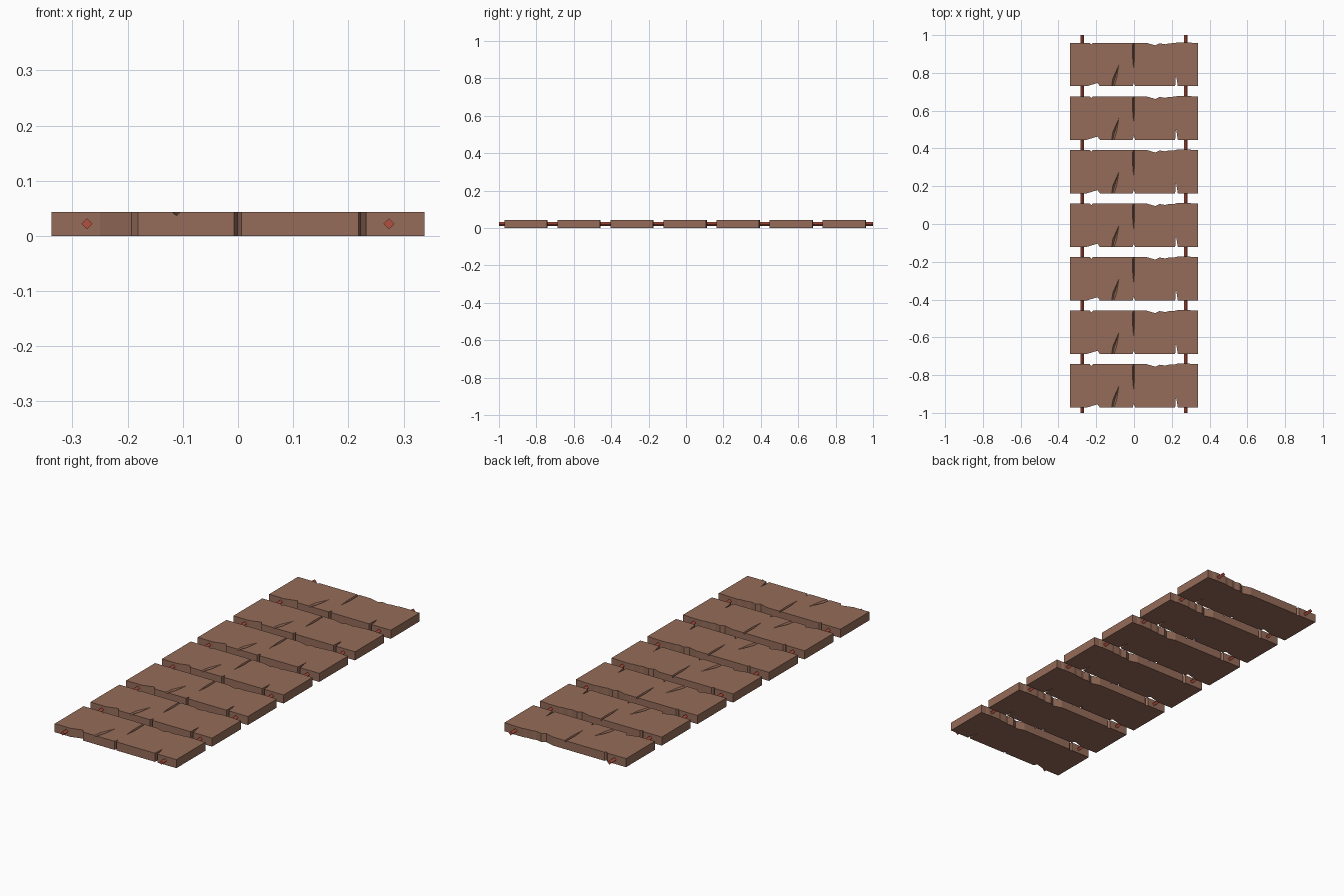
import bpy, bmesh
from mathutils import Vector

if "Cube" in bpy.data.objects:
    bpy.data.objects.remove(bpy.data.objects["Cube"])

H = 0.043          # plank thickness
PITCH = 0.2835     # plank spacing
Y0 = -0.005        # centre of the middle plank


def material(name, rgb):
    m = bpy.data.materials.new(name)
    m.diffuse_color = (*rgb, 1)
    m.use_nodes = True
    m.node_tree.nodes["Principled BSDF"].inputs["Base Color"].default_value = m.diffuse_color
    return m


def add_object(name, bm, mat=None):
    bmesh.ops.recalc_face_normals(bm, faces=bm.faces)
    me = bpy.data.meshes.new(name)
    bm.to_mesh(me)
    bm.free()
    if mat:
        me.materials.append(mat)
    ob = bpy.data.objects.new(name, me)
    bpy.context.collection.objects.link(ob)
    return ob


def prism(name, pts, direction, mat):
    bm = bmesh.new()
    face = bm.faces.new([bm.verts.new(p) for p in pts])
    ext = bmesh.ops.extrude_face_region(bm, geom=[face], use_keep_orig=True)
    bmesh.ops.translate(bm, vec=Vector(direction),
                        verts=[v for v in ext["geom"] if isinstance(v, bmesh.types.BMVert)])
    return add_object(name, bm, mat)


# Wedge cutter for a crack: pointed tip, then sections (x, y, half width, depth)
def crack_cutter(name, tip, sections):
    bm = bmesh.new()
    for z in (H, H + 0.02):
        bm.verts.new((*tip, z))
        for x, y, w, d in sections:
            bm.verts.new((x - w, y, z))
            bm.verts.new((x + w, y, z))
    for x, y, w, d in sections:
        bm.verts.new((x, y, H - d))
    res = bmesh.ops.convex_hull(bm, input=bm.verts)
    loose = {v for v in res["geom_interior"] if isinstance(v, bmesh.types.BMVert)}
    bmesh.ops.delete(bm, geom=list(loose), context="VERTS")
    ob = add_object(name, bm)
    ob.hide_render = True
    return ob


wood = material("wood", (0.30, 0.15, 0.10))
red = material("rope_red", (0.45, 0.08, 0.05))

# Chipped plank outline, seen from above
outline = [(-0.338, -0.116), (-0.25, -0.116), (-0.193, -0.099), (-0.181, -0.116),
           (-0.007, -0.116), (-0.001, -0.096), (0.006, -0.116), (0.218, -0.116),
           (0.222, -0.055), (0.232, -0.116), (0.338, -0.116),
           (0.338, 0.113), (0.31, 0.113), (0.295, 0.116), (0.23, 0.116),
           (0.215, 0.112), (0.185, 0.111), (0.165, 0.106), (0.135, 0.111),
           (0.113, 0.100), (0.068, 0.113), (-0.218, 0.113), (-0.226, 0.104),
           (-0.234, 0.113), (-0.338, 0.113)]
plank = prism("plank_1", [(x, y, 0) for x, y in outline], (0, 0, H), wood)

# Two surface cracks
cutters = [
    crack_cutter("crack_cutter_centre", (-0.002, -0.026),
                 [(-0.002, 0.045, 0.006, 0.014), (-0.002, 0.13, 0.004, 0.008)]),
    crack_cutter("crack_cutter_slanted", (-0.080, -0.003),
                 [(-0.102, -0.075, 0.010, 0.012), (-0.114, -0.125, 0.006, 0.005)]),
]
for c in cutters:
    mod = plank.modifiers.new(c.name, "BOOLEAN")
    mod.operation, mod.solver, mod.object = "DIFFERENCE", "EXACT", c
bpy.context.view_layer.update()
cut = bpy.data.meshes.new_from_object(
    plank.evaluated_get(bpy.context.evaluated_depsgraph_get()))
plank.modifiers.clear()
plank.data = cut
for c in cutters:
    bpy.data.objects.remove(c)

# Row of seven planks
for i in range(7):
    ob = plank if i == 0 else bpy.data.objects.new(f"plank_{i + 1}", cut)
    if i:
        bpy.context.collection.objects.link(ob)
    ob.location.y = Y0 + (i - 3) * PITCH

# Two diamond-section ropes running through the planks
r, zc = 0.010, 0.022
for side, x in (("left", -0.274), ("right", 0.274)):
    prism("rope_" + side, [(x - r, -1, zc), (x, -1, zc - r), (x + r, -1, zc), (x, -1, zc + r)],
          (0, 2, 0), red)
